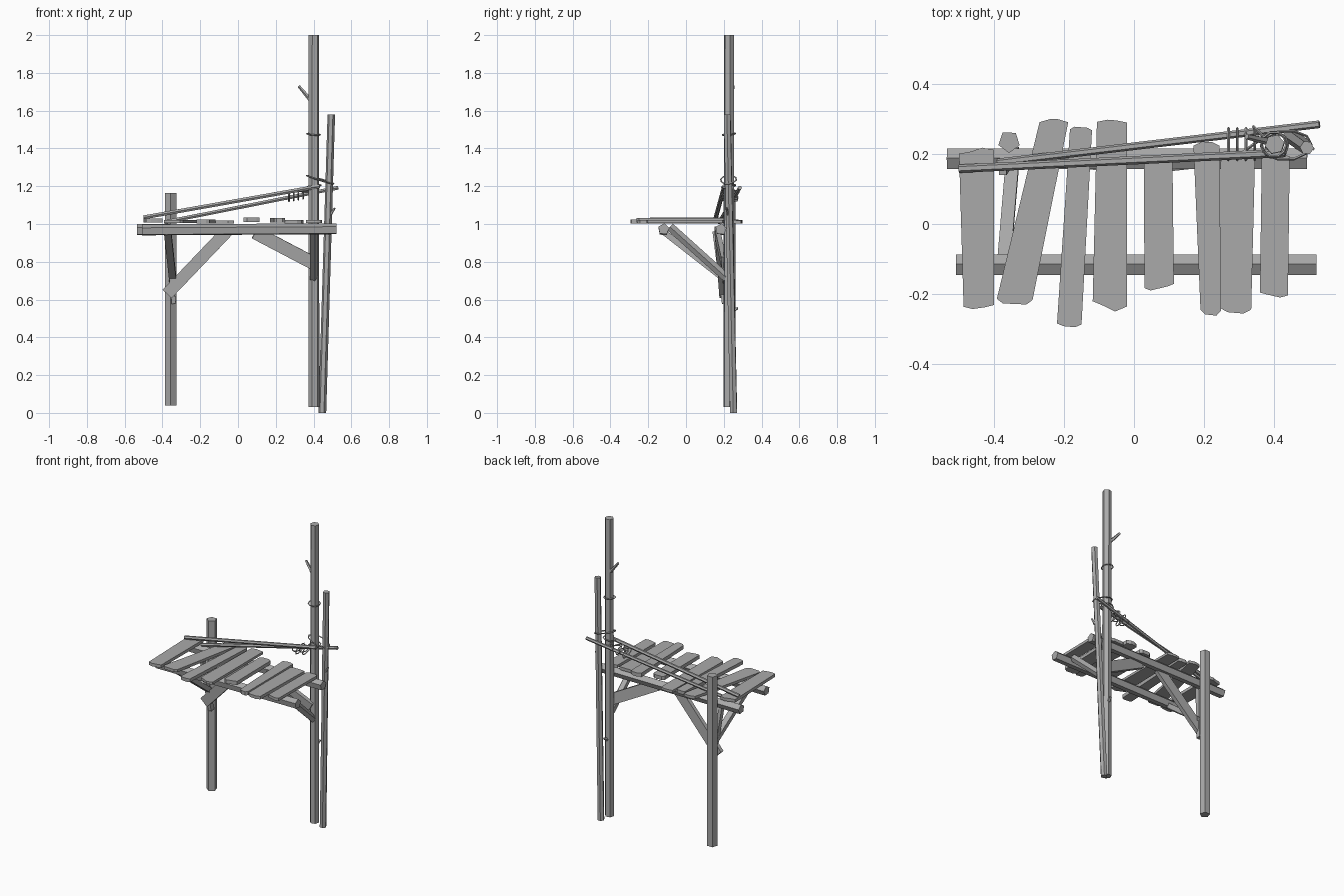
import bpy, bmesh, math, random
from mathutils import Vector, Matrix

random.seed(4)
cube = bpy.data.objects.get("Cube")
if cube:
    bpy.data.objects.remove(cube)

wood = bpy.data.materials.new("weathered_grey_wood")
wood.use_nodes = True
GREY = (0.4, 0.4, 0.4, 1)
wood.diffuse_color = GREY
wood.node_tree.nodes["Principled BSDF"].inputs["Base Color"].default_value = GREY


def finish(name, bm):
    bmesh.ops.recalc_face_normals(bm, faces=bm.faces)
    mesh = bpy.data.meshes.new(name)
    bm.to_mesh(mesh)
    bm.free()
    mesh.materials.append(wood)
    obj = bpy.data.objects.new(name, mesh)
    bpy.context.collection.objects.link(obj)
    return obj


def loft(name, lower, upper):
    """Closed solid between two matching outlines."""
    bm = bmesh.new()
    a = [bm.verts.new(p) for p in lower]
    b = [bm.verts.new(p) for p in upper]
    n = len(a)
    bm.faces.new(a)
    bm.faces.new(b)
    for i in range(n):
        j = (i + 1) % n
        bm.faces.new((a[i], a[j], b[j], b[i]))
    return finish(name, bm)


def pole(name, start, end, r0, r1=None, sides=6, turn=0.0):
    """Faceted log from start to end."""
    start, end = Vector(start), Vector(end)
    rot = (end - start).to_track_quat("Z", "Y")
    rings = []
    for centre, r in ((start, r0), (end, r1 or r0)):
        rings.append([centre + rot @ Vector((r * math.cos(turn + math.tau * i / sides),
                                             r * math.sin(turn + math.tau * i / sides), 0))
                      for i in range(sides)])
    return loft(name, *rings)


def board(name, start, end, width, thick, across):
    """Rectangular brace whose width runs along 'across'."""
    start, end = Vector(start), Vector(end)
    d = (end - start).normalized()
    w = Vector(across)
    w = (w - d * w.dot(d)).normalized()
    t = d.cross(w) * thick / 2
    w *= width / 2
    ring = (w + t, w - t, -w - t, -w + t)
    return loft(name, [start + c for c in ring], [end + c for c in ring])


def plank(name, top, bottom, z, thick):
    """Floor plank with chipped ends; top and bottom are (x0, x1, y0, y1)."""
    def end_edge(e):
        x0, x1, y0, y1 = e
        cut = random.uniform(0.6, 0.85)
        chip = random.uniform(0.005, 0.015) * (1 if y0 > 0 else -1)
        return [(x0, y0 - chip), (x0 + (x1 - x0) * (1 - cut), y0),
                (x0 + (x1 - x0) * cut, y1), (x1, y1 - chip)]
    outline = end_edge(top) + end_edge(bottom)[::-1]
    return loft(name, [(x, y, z) for x, y in outline],
                [(x, y, z + thick) for x, y in outline])


def rope(name, centre, rx, ry, tilt=(0, 0, 0), r=0.004, segments=10):
    """Loop of cord around a pole."""
    bm = bmesh.new()
    sides = 4
    m = Matrix.Translation(centre)
    for angle, axis in zip(tilt, "XYZ"):
        m = m @ Matrix.Rotation(angle, 4, axis)
    rings = []
    for i in range(segments):
        a = math.tau * i / segments
        out = Vector((math.cos(a), math.sin(a), 0))
        base = Vector((rx * out.x, ry * out.y, 0))
        rings.append([bm.verts.new(m @ (base + out * r * math.cos(math.tau * k / sides)
                                        + Vector((0, 0, r * math.sin(math.tau * k / sides)))))
                      for k in range(sides)])
    for i in range(segments):
        p, q = rings[i], rings[(i + 1) % segments]
        for k in range(sides):
            l = (k + 1) % sides
            bm.faces.new((p[k], p[l], q[l], q[k]))
    return finish(name, bm)


# Uprights
pole("tall_post", (0.402, 0.225, 0.03), (0.402, 0.228, 2.0), 0.029, 0.028, 6, 0.2)
pole("short_post", (-0.357, 0.235, 0.04), (-0.357, 0.235, 1.165), 0.032, sides=5, turn=0.3)
pole("leaning_pole", (0.446, 0.252, 0.0), (0.494, 0.218, 1.58), 0.021, 0.02, 6)
pole("branch_stub", (0.39, 0.235, 1.65), (0.322, 0.25, 1.73), 0.012, 0.008, 5)
pole("pole_knot", (0.49, 0.22, 1.05), (0.512, 0.215, 1.085), 0.008, 0.005, 5)
pole("lower_knot", (0.405, 0.245, 0.54), (0.41, 0.274, 0.555), 0.012, 0.006, 5)

# Floor beams
pole("back_beam", (-0.535, 0.185, 0.968), (0.495, 0.185, 0.972), 0.031, sides=5, turn=0.2)
pole("front_beam", (-0.508, -0.118, 0.967), (0.522, -0.118, 0.973), 0.031, sides=5, turn=0.2)

# Braces below the floor
board("left_side_brace", (-0.375, 0.19, 0.63), (-0.055, 0.165, 0.965), 0.065, 0.026, (1, 0, -1))
board("right_side_brace", (0.395, 0.2, 0.795), (0.09, 0.165, 0.955), 0.07, 0.026, (1, 0, 1))
board("left_front_brace", (-0.345, 0.205, 0.705), (-0.372, -0.115, 0.955), 0.038, 0.03, (1, 0, 0))
board("left_brace_wedge", (-0.34, 0.205, 0.58), (-0.375, 0.155, 0.96), 0.022, 0.03, (1, 0, 0))
pole("right_front_brace", (0.4, 0.215, 0.715), (0.4, -0.085, 0.985), 0.024, sides=5)

# Floor planks: top edge, bottom edge, height, thickness
planks = [
    ((-0.5, -0.4, 0.207, 0.218), (-0.487, -0.4, -0.243, -0.238), 1.008, 0.02),
    ((-0.27, -0.188, 0.3, 0.3), (-0.392, -0.29, -0.227, -0.23), 1.004, 0.018),
    ((-0.183, -0.12, 0.278, 0.275), (-0.22, -0.15, -0.292, -0.295), 1.002, 0.022),
    ((-0.106, -0.02, 0.298, 0.296), (-0.118, -0.02, -0.235, -0.25), 1.002, 0.016),
    ((0.028, 0.11, 0.195, 0.195), (0.03, 0.114, -0.19, -0.178), 1.01, 0.024),
    ((0.17, 0.245, 0.235, 0.235), (0.19, 0.248, -0.258, -0.262), 1.008, 0.024),
    ((0.248, 0.346, 0.205, 0.205), (0.246, 0.335, -0.252, -0.256), 1.002, 0.02),
    ((0.365, 0.445, 0.2, 0.2), (0.36, 0.44, -0.202, -0.21), 1.004, 0.018),
]
for number, spec in enumerate(planks, 1):
    plank(f"floor_plank_{number}", *spec)

# Sloping hand rails
pole("front_rail", (-0.5, 0.158, 1.035), (0.432, 0.203, 1.2), 0.012, sides=6)
pole("back_rail", (-0.39, 0.176, 1.01), (0.53, 0.285, 1.192), 0.011, sides=6)

# Rope loops and lashings
rope("upper_post_rope", (0.4, 0.227, 1.475), 0.036, 0.036, (0.1, 0.08, 0))
rope("post_pair_rope", (0.435, 0.225, 1.235), 0.075, 0.042, (0.1, 0.3, 0))
rope("middle_post_rope", (0.402, 0.226, 1.2), 0.038, 0.038, (0.15, -0.15, 0))
for i, x in enumerate((0.27, 0.295, 0.32, 0.345)):
    lean = 0.3 if i % 2 else -0.3
    rope(f"rail_lashing_{i + 1}", (x, 0.228, 1.13 + 0.18 * (x - 0.2)), 0.02, 0.048,
         (0, math.pi / 2, lean))
pole("lashing_cord_1", (0.29, 0.19, 1.175), (0.4, 0.27, 1.17), 0.004, sides=4)
pole("lashing_cord_2", (0.34, 0.28, 1.165), (0.42, 0.2, 1.2), 0.004, sides=4)
